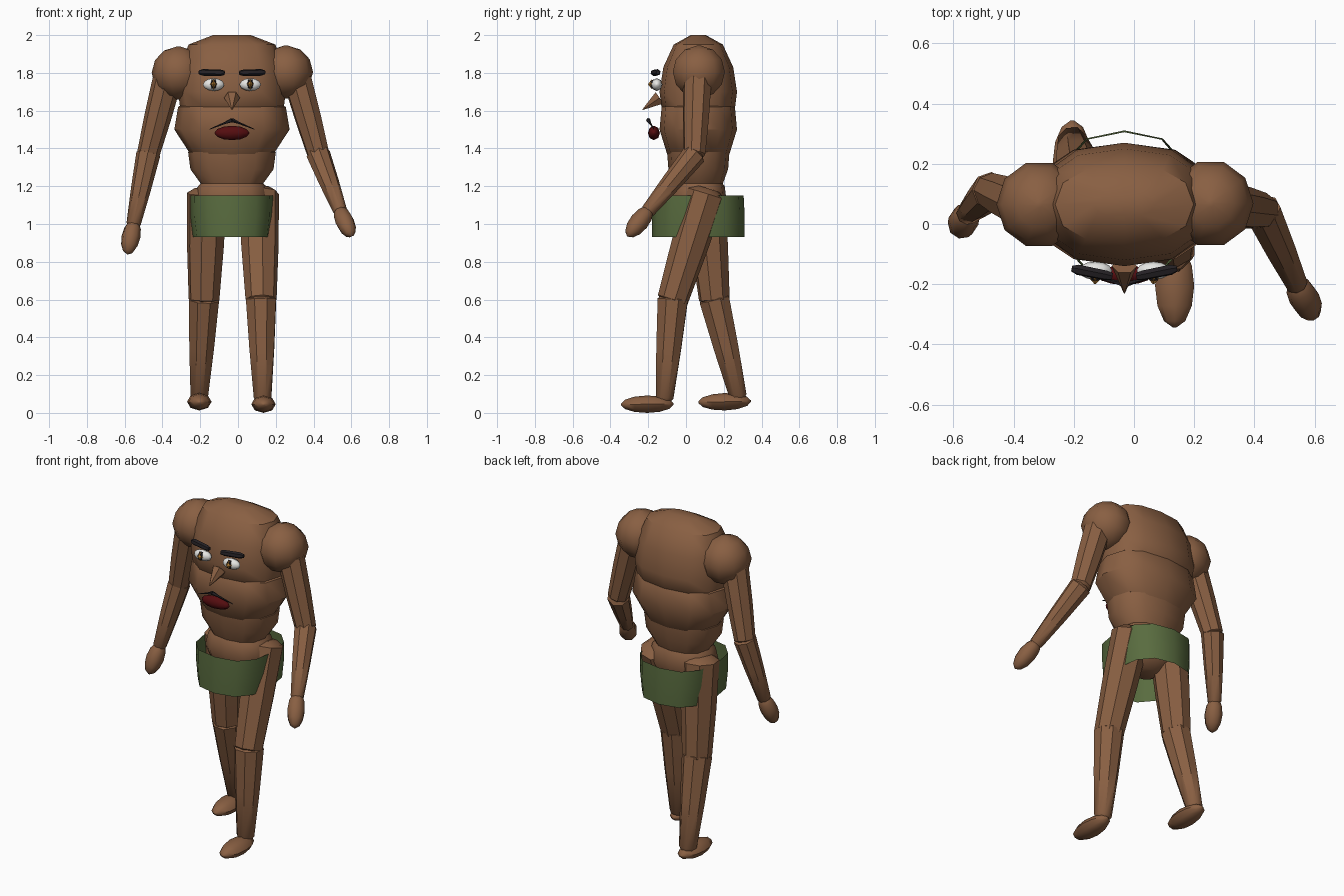
import bpy, bmesh
from math import cos, sin, pi, copysign
from mathutils import Vector

cube = bpy.data.objects.get("Cube")
if cube:
    bpy.data.objects.remove(cube, do_unlink=True)


def material(name, rgb):
    m = bpy.data.materials.new(name)
    m.use_nodes = True
    m.diffuse_color = (*rgb, 1)
    m.node_tree.nodes["Principled BSDF"].inputs["Base Color"].default_value = (*rgb, 1)
    return m


skin = material("brown skin", (0.25, 0.115, 0.055))
cloth = material("green cloth", (0.1, 0.15, 0.05))
lips = material("dark red", (0.09, 0.004, 0.005))
hair = material("black hair", (0.018, 0.015, 0.018))
white = material("eye white", (0.8, 0.8, 0.78))
gold = material("gold iris", (0.55, 0.25, 0.04))


def loft(name, start, end, rings, mat, segs=8, power=1.0, caps=True, angle=0.7):
    """Rings (t, rx, ry) strung along the line from start to end."""
    start, end = Vector(start), Vector(end)
    axis = end - start
    turn = Vector((0, 0, 1)).rotation_difference(axis.normalized())
    bm = bmesh.new()
    loops = []
    for t, rx, ry in rings:
        loop = []
        for i in range(segs):
            a = 2 * pi * i / segs
            c, s = cos(a), sin(a)
            p = Vector((rx * copysign(abs(c) ** power, c), ry * copysign(abs(s) ** power, s), 0))
            loop.append(bm.verts.new(start + axis * t + turn @ p))
        loops.append(loop)
    for a, b in zip(loops, loops[1:]):
        for i in range(segs):
            j = (i + 1) % segs
            bm.faces.new((a[i], a[j], b[j], b[i]))
    if caps:
        bm.faces.new(loops[0][::-1])
        bm.faces.new(loops[-1])
    bmesh.ops.recalc_face_normals(bm, faces=bm.faces[:])
    mesh = bpy.data.meshes.new(name)
    bm.to_mesh(mesh)
    bm.free()
    mesh.materials.append(mat)
    ob = bpy.data.objects.new(name, mesh)
    bpy.context.collection.objects.link(ob)
    bpy.ops.object.select_all(action='DESELECT')
    ob.select_set(True)
    bpy.context.view_layer.objects.active = ob
    bpy.ops.object.shade_smooth_by_angle(angle=angle)
    return ob


def blob(name, start, end, rx, ry, mat, segs=8):
    """Low-poly ellipsoid with its long axis from start to end."""
    steps = [0.08, 0.4, 0.7, 1.0, 1.3, 1.6, pi - 1.3, pi - 0.7, pi - 0.08]
    steps = [pi * (k + 0.15) / 6.3 for k in range(7)]
    rings = [((1 - cos(a)) / 2, rx * sin(a), ry * sin(a)) for a in steps]
    return loft(name, start, end, rings, mat, segs, angle=0.9)


def limb(name, start, end, r0, r1):
    """Tapered segment with slightly rounded ends."""
    rings = [(-0.05, r0 * 0.6, r0 * 0.6), (0, r0, r0), (0.5, (r0 + r1) * 0.52, (r0 + r1) * 0.52),
             (1, r1, r1), (1.05, r1 * 0.6, r1 * 0.6)]
    return loft(name, start, end, rings, skin)


# Torso sections, stacked on one vertical axis
CX, CY = -0.032, 0.065
base, up = (CX, CY, 0), (CX, CY, 1)
torso = {
    "upper_torso": [(2.0, .10, .04), (1.95, .23, .13), (1.83, .275, .185), (1.7, .285, .205),
                    (1.62, .275, .195), (1.57, .2, .15)],
    "middle_torso": [(1.67, .2, .15), (1.62, .285, .194), (1.5, .305, .205), (1.37, .22, .165),
                     (1.33, .17, .13)],
    "belly": [(1.43, .17, .12), (1.38, .232, .165), (1.29, .22, .158), (1.2, .155, .125)],
    "pelvis": [(1.24, .14, .11), (1.2, .18, .14), (1.12, .2, .15), (1.02, .15, .12), (.97, .06, .06)],
}
for name, rings in torso.items():
    loft(name, base, up, rings, skin, segs=12, power=0.85)

# Loincloth: open flaring band, thighs push through its sides
loft("loincloth", base, up, [(1.15, .225, .24), (1.04, .222, .246), (.93, .208, .246)],
     cloth, segs=12, power=0.8, caps=False)

# Arms: shoulder, elbow, wrist, hand tip
arms = {
    "left": ((.255, .068, 1.805), (.315, .06, 1.76), (.425, .045, 1.37), (.54, -.2, 1.07), (.60, -.31, .935)),
    "right": ((-.315, .065, 1.80), (-.375, .065, 1.76), (-.475, .11, 1.37), (-.553, .035, 1.0), (-.585, -.025, .84)),
}
for side, (ball, top, elbow, wrist, tip) in arms.items():
    b = Vector(ball)
    blob(side + "_shoulder", b - Vector((0, 0, .14)), b + Vector((0, 0, .14)), .142, .145, skin, 10)
    limb(side + "_upper_arm", top, elbow, .078, .06)
    limb(side + "_forearm", elbow, wrist, .064, .038)
    w = Vector(wrist)
    blob(side + "_hand", w + (w - Vector(tip)) * 0.15, tip, .052, .05, skin)

# Legs in mid stride: hip, knee, ankle, heel, toe
legs = {
    "left": ((.11, .105, 1.16), (.122, -.07, .6), (.13, -.113, .08), (.135, -.065, .047), (.135, -.345, .045)),
    "right": ((-.165, .1, 1.16), (-.18, .15, .6), (-.205, .275, .09), (-.205, .345, .062), (-.205, .065, .056)),
}
for side, (hip, knee, ankle, heel, toe) in legs.items():
    limb(side + "_thigh", hip, knee, .108, .083)
    limb(side + "_shin", knee, ankle, .086, .05)
    blob(side + "_foot", heel, toe, .065, .046, skin)

# Eyes and brows, mirrored about the face line
for side, s in (("left", 1), ("right", -1)):
    ex = CX + s * .097
    blob(side + "_eye", (ex - .056, -.155, 1.738), (ex + .056, -.155, 1.738), .034, .03, white)
    loft(side + "_pupil", (ex, -.17, 1.74), (ex, -.187, 1.74), [(0, .022, .03), (1, .014, .02)], hair, 6)
    loft(side + "_iris", (ex, -.18, 1.74), (ex, -.2, 1.74), [(0, .02, .028), (1, .002, .002)], gold, 4)
    loft(side + "_brow", (CX + s * .04, -.175, 1.8), (CX + s * .175, -.148, 1.803),
         [(0, .012, .012), (.15, .017, .017), (.85, .018, .018), (1, .01, .01)], hair, 6)
    # Moustache half
    loft(side + "_moustache", (CX, -.2, 1.55), (CX + s * .118, -.17, 1.502),
         [(0, .012, .012), (.3, .006, .006), (1, .002, .002)], hair, 5)

# Nose and mouth
loft("nose", (CX, -.14, 1.668), (CX, -.23, 1.605), [(0, .042, .042), (1, .002, .002)], skin, 6)
blob("mouth", (CX - .092, -.17, 1.482), (CX + .092, -.17, 1.482), .038, .032, lips)
